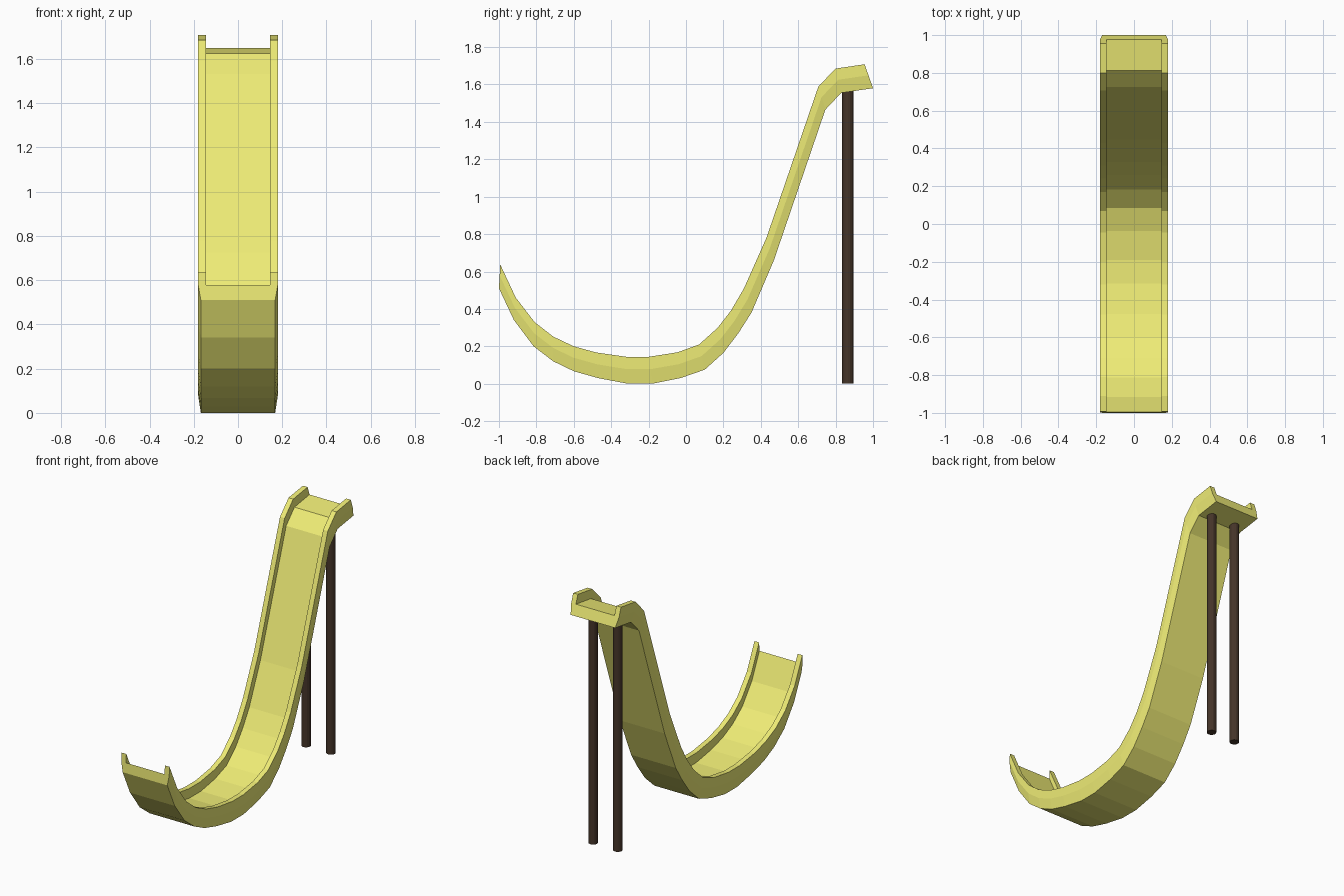
import bpy, bmesh
from mathutils import Vector

if "Cube" in bpy.data.objects:
    bpy.data.objects.remove(bpy.data.objects["Cube"])


def material(name, color):
    m = bpy.data.materials.new(name)
    m.diffuse_color = (*color, 1)
    m.use_nodes = True
    m.node_tree.nodes["Principled BSDF"].inputs["Base Color"].default_value = m.diffuse_color
    return m


def add_object(name, bm, mat):
    bmesh.ops.recalc_face_normals(bm, faces=bm.faces)
    me = bpy.data.meshes.new(name)
    bm.to_mesh(me)
    bm.free()
    me.materials.append(mat)
    ob = bpy.data.objects.new(name, me)
    bpy.context.collection.objects.link(ob)
    return ob


yellow = material("yellow_plastic", (0.86, 0.84, 0.18))
brown = material("dark_brown", (0.06, 0.035, 0.022))

# Side profile (y, z): underside and rail top at matching stations
under = [(-1, .51), (-.92, .34), (-.815, .20), (-.71, .12), (-.6, .067), (-.47, .03),
         (-.31, 0), (-.18, 0), (-.03, .03), (.1, .075), (.2, .165), (.28, .27),
         (.35, .38), (.47, .66), (.745, 1.465), (.83, 1.555), (1, 1.58)]
rail = [(-.993, .637), (-.91, .46), (-.81, .33), (-.71, .252), (-.6, .20), (-.48, .167),
        (-.32, .144), (-.2, .144), (-.045, .168), (.07, .21), (.17, .30), (.24, .39),
        (.31, .51), (.43, .78), (.708, 1.59), (.80, 1.685), (.955, 1.708)]

# Slide: channel cross-section swept through the stations
bm = bmesh.new()
rings = []
for u, t in zip(under, rail):
    u, t = Vector(u), Vector(t)
    mid = u.lerp(t, 0.54)
    half = [(.168, u), (.18, mid), (.18, t), (.145, t), (.145, mid)]
    section = half + [(-x, p) for x, p in reversed(half)]
    rings.append([bm.verts.new((x, p.x, p.y)) for x, p in section])
for a, b in zip(rings, rings[1:]):
    for i in range(10):
        j = (i + 1) % 10
        bm.faces.new((a[i], a[j], b[j], b[i]))
# End caps: body plus the two rails
for r in (rings[0], rings[-1]):
    bm.faces.new((r[0], r[1], r[4], r[5], r[8], r[9]))
    bm.faces.new(r[1:5])
    bm.faces.new(r[5:9])
add_object("slide", bm, yellow)

# Support poles
for side, x in (("left", -.093), ("right", .093)):
    bm = bmesh.new()
    bmesh.ops.create_cone(bm, cap_ends=True, segments=16, radius1=.03, radius2=.03, depth=1.565)
    bmesh.ops.translate(bm, verts=bm.verts, vec=(x, .865, 1.565 / 2))
    add_object("support_pole_" + side, bm, brown)
